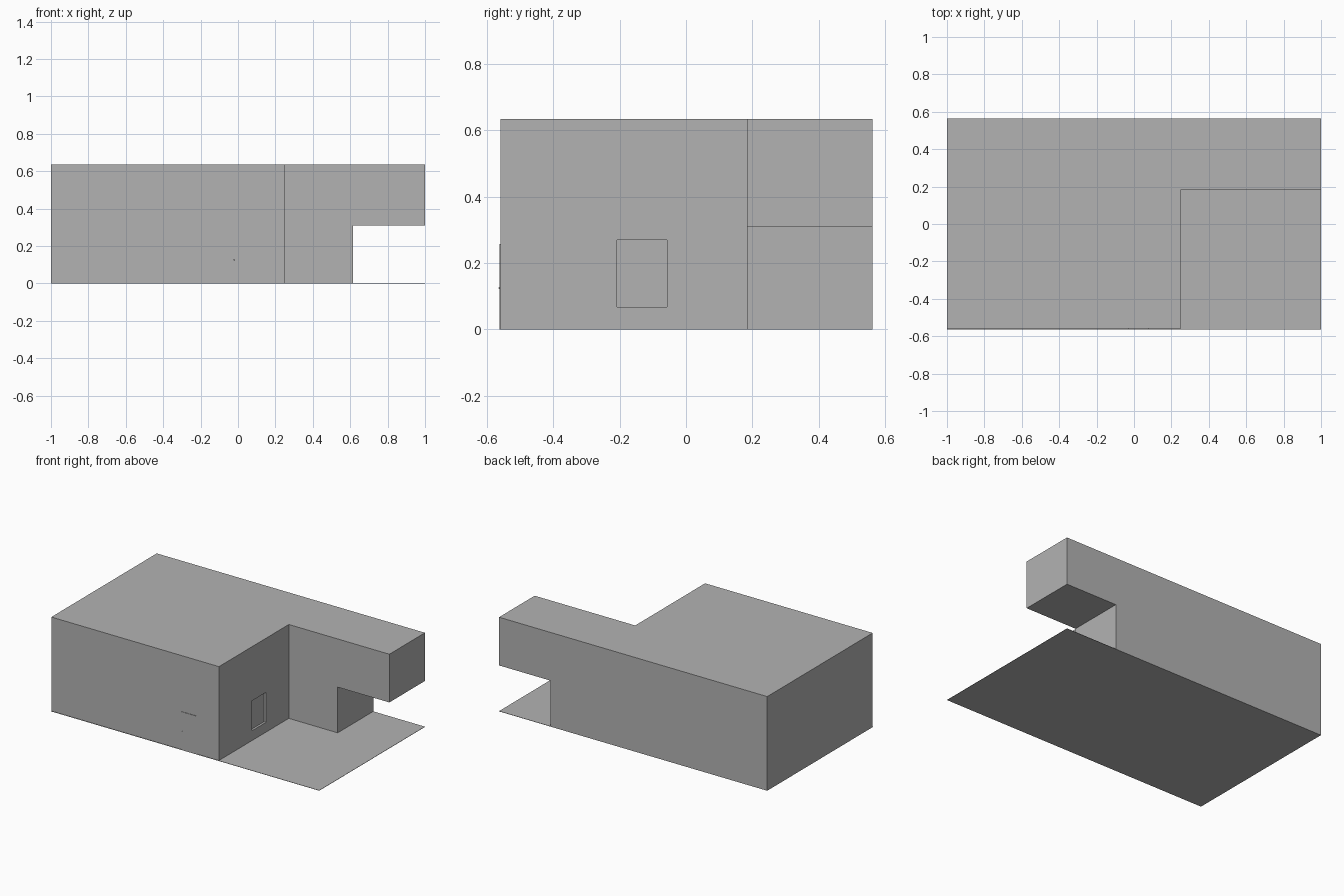
import bpy
import bmesh
from mathutils import Vector

if "Cube" in bpy.data.objects:
    bpy.data.objects.remove(bpy.data.objects["Cube"], do_unlink=True)

WIDTH, DEPTH, HEIGHT = 1.0, 0.563, 0.635
WALL_FRONT = -0.56      # front wall face
INNER_X = 0.25          # side wall of the main block
INNER_Y = 0.184         # front wall of the rear wing
BASE = 0.001

grey = bpy.data.materials.new("plain grey")
grey.use_nodes = True
grey.diffuse_color = (0.45, 0.45, 0.45, 1)
bsdf = next(n for n in grey.node_tree.nodes if n.type == "BSDF_PRINCIPLED")
bsdf.inputs["Base Color"].default_value = grey.diffuse_color


def make_object(name, bm):
    bmesh.ops.recalc_face_normals(bm, faces=bm.faces)
    mesh = bpy.data.meshes.new(name)
    bm.to_mesh(mesh)
    bm.free()
    mesh.materials.append(grey)
    obj = bpy.data.objects.new(name, mesh)
    bpy.context.scene.collection.objects.link(obj)
    return obj


def prism(name, outline, bottom, top):
    bm = bmesh.new()
    face = bm.faces.new([bm.verts.new((x, y, bottom)) for x, y in outline])
    result = bmesh.ops.extrude_face_region(bm, geom=[face])
    verts = [v for v in result["geom"] if isinstance(v, bmesh.types.BMVert)]
    bmesh.ops.translate(bm, verts=verts, vec=Vector((0, 0, top - bottom)))
    return make_object(name, bm)


def box(name, x, y, z):
    outline = [(x[0], y[0]), (x[1], y[0]), (x[1], y[1]), (x[0], y[1])]
    return prism(name, outline, z[0], z[1])


def cut(target, cutter):
    cutter.hide_render = True
    mod = target.modifiers.new("cut", "BOOLEAN")
    mod.operation = "DIFFERENCE"
    mod.solver = "EXACT"
    mod.object = cutter
    bpy.context.view_layer.objects.active = target
    bpy.ops.object.modifier_apply(modifier=mod.name)
    bpy.data.objects.remove(cutter, do_unlink=True)


# Ground slab under the whole plot
box("ground_slab", (-WIDTH, WIDTH), (-DEPTH, DEPTH), (0, 0.002))

# L-shaped building
building = prism("building", [
    (-WIDTH, WALL_FRONT), (INNER_X, WALL_FRONT), (INNER_X, INNER_Y),
    (WIDTH, INNER_Y), (WIDTH, DEPTH), (-WIDTH, DEPTH)], BASE, HEIGHT)

# Open space under the overhanging upper floor
cut(building, box("overhang_cutter", (0.615, 1.2), (0.1, 0.7), (-0.1, 0.31)))

# Shallow window recess in the courtyard wall
cut(building, box("window_cutter", (INNER_X - 0.015, INNER_X + 0.1),
                  (-0.208, -0.057), (0.068, 0.27)))

# Front door with a small knob
box("front_door", (-0.03, 0.08), (-DEPTH, WALL_FRONT + 0.002), (BASE, 0.258))
bm = bmesh.new()
bmesh.ops.create_uvsphere(bm, u_segments=12, v_segments=8, radius=0.004)
knob = make_object("door_knob", bm)
knob.location = (-0.022, -DEPTH + 0.002, 0.125)
